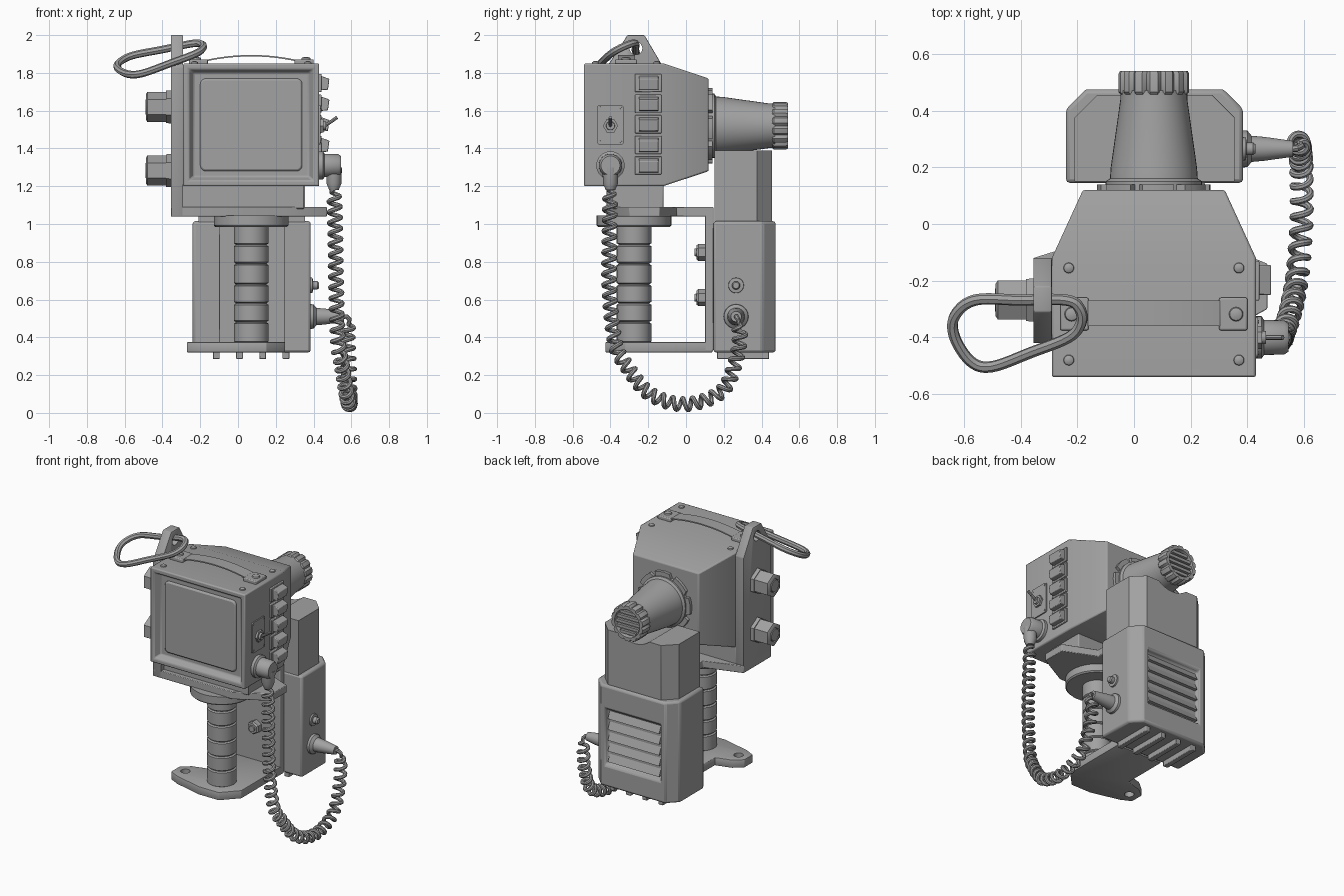
import bpy, bmesh
from math import sin, cos, pi, sqrt, radians
from mathutils import Vector

if "Cube" in bpy.data.objects:
    bpy.data.objects.remove(bpy.data.objects["Cube"])

grey = bpy.data.materials.new("plain grey")
grey.use_nodes = True
grey.diffuse_color = (0.36, 0.36, 0.36, 1)
grey.node_tree.nodes["Principled BSDF"].inputs["Base Color"].default_value = (0.36, 0.36, 0.36, 1)

made = []
PLACE = {"x": lambda u, v, h: (h, u, v),
         "y": lambda u, v, h: (u, h, v),
         "z": lambda u, v, h: (u, v, h)}


def finish(name, bm, bevel=0.0):
    bmesh.ops.recalc_face_normals(bm, faces=bm.faces)
    mesh = bpy.data.meshes.new(name)
    bm.to_mesh(mesh)
    bm.free()
    return add(name, mesh, bevel)


def add(name, data, bevel=0.0):
    ob = bpy.data.objects.new(name, data)
    bpy.context.collection.objects.link(ob)
    data.materials.clear()
    data.materials.append(grey)
    if bevel:
        mod = ob.modifiers.new("bevel", "BEVEL")
        mod.width, mod.segments, mod.limit_method = bevel, 2, "ANGLE"
    made.append(ob)
    return ob


def loft(rings):
    """Skin a list of equal-length vertex rings and cap both ends."""
    bm = bmesh.new()
    loops = [[bm.verts.new(p) for p in ring] for ring in rings]
    n = len(loops[0])
    for a, b in zip(loops, loops[1:]):
        for i in range(n):
            bm.faces.new((a[i], a[(i + 1) % n], b[(i + 1) % n], b[i]))
    bm.faces.new(loops[0])
    bm.faces.new(loops[-1])
    bmesh.ops.recalc_face_normals(bm, faces=bm.faces)
    return bm


def prism(name, pts, axis, a, b, bevel=0.0):
    put = PLACE[axis]
    return finish(name, loft([[put(u, v, h) for u, v in pts] for h in (a, b)]), bevel)


def rect(u0, u1, v0, v1):
    return [(u0, v0), (u1, v0), (u1, v1), (u0, v1)]


def box(name, x, y, z, bevel=0.006):
    return prism(name, rect(*x, *y), "z", z[0], z[1], bevel)


def lathe(name, profile, axis, cu, cv, n=32, cog=0.0, turn=0.0):
    put = PLACE[axis]
    rings = []
    for r, h in profile:
        ring = []
        for i in range(n):
            q = r - (cog if i % 4 == 0 and r > 0.11 else 0)
            t = 2 * pi * i / n + turn
            ring.append(put(cu + q * cos(t), cv + q * sin(t), h))
        rings.append(ring)
    return finish(name, loft(rings))


def rounded(u0, u1, v0, v1, r):
    pts = []
    for k, (u, v) in enumerate([(u1 - r, v1 - r), (u0 + r, v1 - r), (u0 + r, v0 + r), (u1 - r, v0 + r)]):
        pts += [(u + r * cos((k + j / 5) * pi / 2), v + r * sin((k + j / 5) * pi / 2)) for j in range(6)]
    return pts


def bake(ob):
    return bpy.data.meshes.new_from_object(ob.evaluated_get(bpy.context.evaluated_depsgraph_get()))


def drill(ob, axis, u, v, r, a, b):
    cutter = lathe("cutter", [(r, a), (r, b)], axis, u, v, 20)
    cutter.hide_render = True
    mod = ob.modifiers.new("hole", "BOOLEAN")
    mod.operation, mod.object = "DIFFERENCE", cutter
    bpy.context.view_layer.update()
    mesh = bake(ob)
    ob.modifiers.clear()
    ob.data = mesh
    made.remove(cutter)
    bpy.data.objects.remove(cutter)


def tube(name, pts, r, closed=False):
    cu = bpy.data.curves.new(name, "CURVE")
    cu.dimensions, cu.bevel_depth, cu.bevel_resolution, cu.use_fill_caps = "3D", r, 2, True
    sp = cu.splines.new("POLY")
    sp.points.add(len(pts) - 1)
    for p, q in zip(sp.points, pts):
        p.co = (*q, 1)
    sp.use_cyclic_u = closed
    ob = bpy.data.objects.new(name + " path", cu)
    bpy.context.collection.objects.link(ob)
    bpy.context.view_layer.update()
    mesh = bake(ob)
    bpy.data.objects.remove(ob)
    return add(name, mesh)


def spline(ctrl, steps, closed=False):
    c = [Vector(p) for p in ctrl]
    c = [c[-1]] + c + c[:2] if closed else [c[0]] + c + [c[-1]]
    out = []
    for a, b, d, e in zip(c, c[1:], c[2:], c[3:]):
        for i in range(steps):
            t = i / steps
            out.append(0.5 * (2 * b + (d - a) * t + (2 * a - 5 * b + 4 * d - e) * t**2
                              + (3 * b - a - 3 * d + e) * t**3))
    return out


# Monitor casing with tapered back and recessed front
MX, MZ = 0.07, 1.52
shell = [(-.18, .32, 1.28, 1.77, .12), (-.29, .43, 1.2, 1.85, -.12), (-.29, .43, 1.2, 1.85, -.54),
         (-.26, .40, 1.23, 1.82, -.54), (-.235, .375, 1.25, 1.8, -.50)]
finish("monitor casing", loft([[(u, y, v) for u, v in rect(a, b, c, d)] for a, b, c, d, y in shell]), .008)
prism("screen", rounded(-.2, .34, 1.28, 1.77, .03), "y", -.515, -.49, .01)

# Carry strap, its pads and the casing rivets
arc = [(MX + .27 * t / 8, 1.862 + .033 * (1 - (t / 8) ** 2)) for t in range(-8, 9)]
prism("carry strap", arc + [(u, v - .008) for u, v in reversed(arc)], "y", -.36, -.27)
for s in (-1, 1):
    box("strap pad", sorted((MX + s * .23, MX + s * .33)), (-.375, -.26), (1.845, 1.872))
    lathe("strap screw", [(.026, 1.87), (.022, 1.88), (.01, 1.884)], "z", MX + s * .29, -.318, 16)
    for y in (-.155, -.48):
        lathe("casing rivet", [(.02, 1.845), (.017, 1.857), (.008, 1.862)], "z", MX + s * .3, y, 16)

# Rear tube: notched flange, cone and ribbed cap
notched = []
for k in range(8):
    for d, r in ((-.36, .2), (-.2, .2), (0, .2), (.2, .2), (.3, .172), (.4, .172)):
        t = k * pi / 4 + d
        notched.append((MX + r * cos(t), MZ + r * sin(t)))
prism("tube flange", notched, "y", .11, .14)
lathe("rear tube", [(.17, .13), (.17, .15), (.155, .16), (.152, .2), (.118, .44), (.118, .47)], "y", MX, MZ, 40)
lathe("ribbed cap", [(.112, .45), (.125, .465), (.125, .53), (.12, .54), (.095, .54), (.09, .515)],
      "y", MX, MZ, 56, cog=.012)
for k in range(-2, 3):
    w = sqrt(.09 ** 2 - (k * .034) ** 2)
    box("cap slat", (MX - w, MX + w), (.51, .532), (MZ + k * .034 - .01, MZ + k * .034 + .01), 0)

# Right side: rocker buttons
for k in range(5):
    z = 1.31 + k * .109
    prism("button bezel", rect(-.27, -.13, z - .048, z + .048), "x", .42, .442, .004)
    prism("rocker button", [(.44, z - .038), (.44, z + .038), (.484, z + .022), (.476, z - .036)], "y", -.25, -.145, .004)

# Toggle switch
prism("switch plate", rounded(-.47, -.33, 1.42, 1.63, .015), "x", .425, .438)
lathe("switch nut", [(.04, .43), (.04, .452)], "x", -.4, MZ, 6)
lathe("switch collar", [(.024, .45), (.022, .465)], "x", -.4, MZ, 16)
tube("switch lever", [(.45, -.4, 1.515), (.49, -.4, 1.54), (.525, -.4, 1.565)], .009)
for y in (-.455, -.345):
    for z in (1.435, 1.615):
        lathe("plate screw", [(.007, .43), (.006, .441)], "x", y, z, 8)

# Cable sockets
lathe("upper plug", [(.075, .42), (.075, .45), (.062, .458), (.06, .53), (.05, .545)], "x", -.4, 1.31)
lathe("plug relief", [(.042, 1.3), (.04, 1.215), (.025, 1.18)], "z", .508, -.4, 20)
lathe("lower plug", [(.066, .38), (.064, .4), (.046, .415), (.042, .46), (.028, .56)], "x", .265, .51)
lathe("side stud", [(.042, .38), (.04, .395), (.022, .397), (.022, .42), (.016, .428)], "x", .265, .675, 20)

# Coiled cable
route = spline([(.51, -.4, 1.2), (.515, -.405, .95), (.52, -.405, .65), (.53, -.375, .37), (.55, -.315, .25),
                (.575, -.19, .1), (.59, 0, .046), (.59, .19, .115), (.585, .265, .28), (.58, .285, .4),
                (.585, .28, .47)], 60)
coil, run = [], 0.0
for i in range(len(route) - 1):
    p, step = route[i], route[i + 1] - route[i]
    run += step.length
    t = step.normalized()
    n1 = (Vector((1, 0, 0)) - t * t.x).normalized()
    n2 = t.cross(n1)
    amp = .031 * min(1, i / 20, (len(route) - i) / 20)
    turn = 2 * pi * run / .057
    coil.append(p + amp * (n1 * cos(turn) + n2 * sin(turn)))
coil += [Vector((.59, .275, .495)), Vector((.575, .267, .51)), Vector((.54, .265, .51))]
tube("coiled cable", coil, .0125)

# Left side plate, hex knobs and clip
side = prism("side plate", [(-.42, 1.04), (-.12, 1.04), (-.12, 1.83), (-.22, 2), (-.31, 2), (-.42, 1.83)],
             "x", -.355, -.29, .005)
drill(side, "x", -.265, 1.93, .034, -.5, -.2)
for z in (1.62, 1.283):
    lathe("knob collar", [(.088, -.345), (.086, -.38)], "x", -.268, z, 6, turn=pi / 2)
    lathe("hex knob", [(.08, -.37), (.08, -.48), (.066, -.488), (.05, -.488), (.048, -.478)],
          "x", -.268, z, 6, turn=pi / 2)
    lathe("knob cap", [(.045, -.47), (.04, -.49)], "x", -.268, z, 20)
loop = [(-.56, -.268), (-.4, -.268), (-.24, -.268), (-.192, -.298), (-.187, -.35), (-.23, -.4), (-.36, -.452),
        (-.5, -.503), (-.575, -.485), (-.632, -.4), (-.632, -.325)]
tube("clip", spline([(x, y, 1.955 + .2 * (x + .25) + .445 * (y + .265)) for x, y in loop], 6, True), .02, True)

# Bracket: upper plate, spine and foot plate
box("monitor mount", (-.3, .35), (-.39, -.12), (1.08, 1.21))
prism("upper plate", [(-.355, -.42), (.25, -.42), (.47, -.3), (.47, -.14), (.25, -.05), (.25, .13), (-.1, .13),
                      (-.1, -.04), (-.355, -.12)], "z", 1.04, 1.09, .004)
box("bracket spine", (-.1, .25), (.1, .145), (.33, 1.09), .004)
foot = prism("foot plate", [(.25, .14), (.25, -.32), (.15, -.425), (0, -.425), (-.2, -.375), (-.27, -.34), (-.27, -.25),
                            (-.21, -.2), (-.1, -.17), (-.1, .14)], "z", .32, .375, .004)
drill(foot, "z", -.2, -.285, .03, .2, .5)
for z in (.85, .61):
    lathe("bracket bolt", [(.045, .105), (.045, .065), (.036, .055)], "y", MX, z, 6, turn=pi / 6)
    lathe("bolt tip", [(.022, .06), (.02, .045)], "y", MX, z, 16)

# Grip post with rings
grip, edges = [], [.37, .48, .58, .68, .79, .89, 1.0]
for a, b in zip(edges, edges[1:]):
    grip += [(.082, a + .002), (.092, a + .008), (.092, b - .008), (.082, b - .002)]
lathe("grip post", grip, "z", MX, -.275)
lathe("grip flange", [(.19, .985), (.198, .993), (.198, 1.045)], "z", MX, -.275, 40)

# Power pack: vertical back edges chamfered, vent recessed


def chamfer_back(bm, y, width):
    es = [e for e in bm.edges if all(abs(v.co.y - y) < .001 for v in e.verts)
          and abs(e.verts[0].co.z - e.verts[1].co.z) > .3 and abs(e.verts[0].co.x - e.verts[1].co.x) < .001]
    bmesh.ops.bevel(bm, geom=es, offset=width, segments=1, affect="EDGES")


bm = loft([[(u, v, z) for u, v in rect(-.24, .385, .145, .475)] for z in (.32, 1.015)])
chamfer_back(bm, .475, .07)
bmesh.ops.recalc_face_normals(bm, faces=bm.faces)
back = max(bm.faces, key=lambda f: f.normal.y)
bmesh.ops.inset_individual(bm, faces=[back], thickness=.045, depth=0)
for v in back.verts:
    v.co.z = .85 if v.co.z > .6 else .47
bmesh.ops.inset_individual(bm, faces=[back], thickness=.003, depth=-.03)
finish("power pack", bm, .014)
for k in range(5):
    z = .49 + k * .074
    prism("vent slat", [(.44, z), (.468, z), (.444, z + .05), (.44, z + .05)], "x", -.122, .267)

# Pack neck with a saddle for the tube
saddle = [(MX + .17 * sin(t * .14), MZ - .17 * cos(t * .14)) for t in range(5, -6, -1)]
outline = [(-.21, 1.0), (.355, 1.0), (.355, 1.39), (.18, 1.39)] + saddle + [(-.04, 1.39), (-.21, 1.39)]
bm = loft([[(u, y, v) for u, v in outline] for y in (.15, .455)])
chamfer_back(bm, .455, .08)
finish("pack neck", bm, .01)
for k in range(4):
    x = MX - .185 + k * .123
    box("pack foot rib", (x - .018, x + .018), (.165, .44), (.285, .33), .004)

# Smooth the rounded parts and keep creases sharp
bpy.ops.object.select_all(action="DESELECT")
for ob in made:
    ob.select_set(True)
bpy.context.view_layer.objects.active = made[0]
bpy.ops.object.shade_smooth_by_angle(angle=radians(35))
